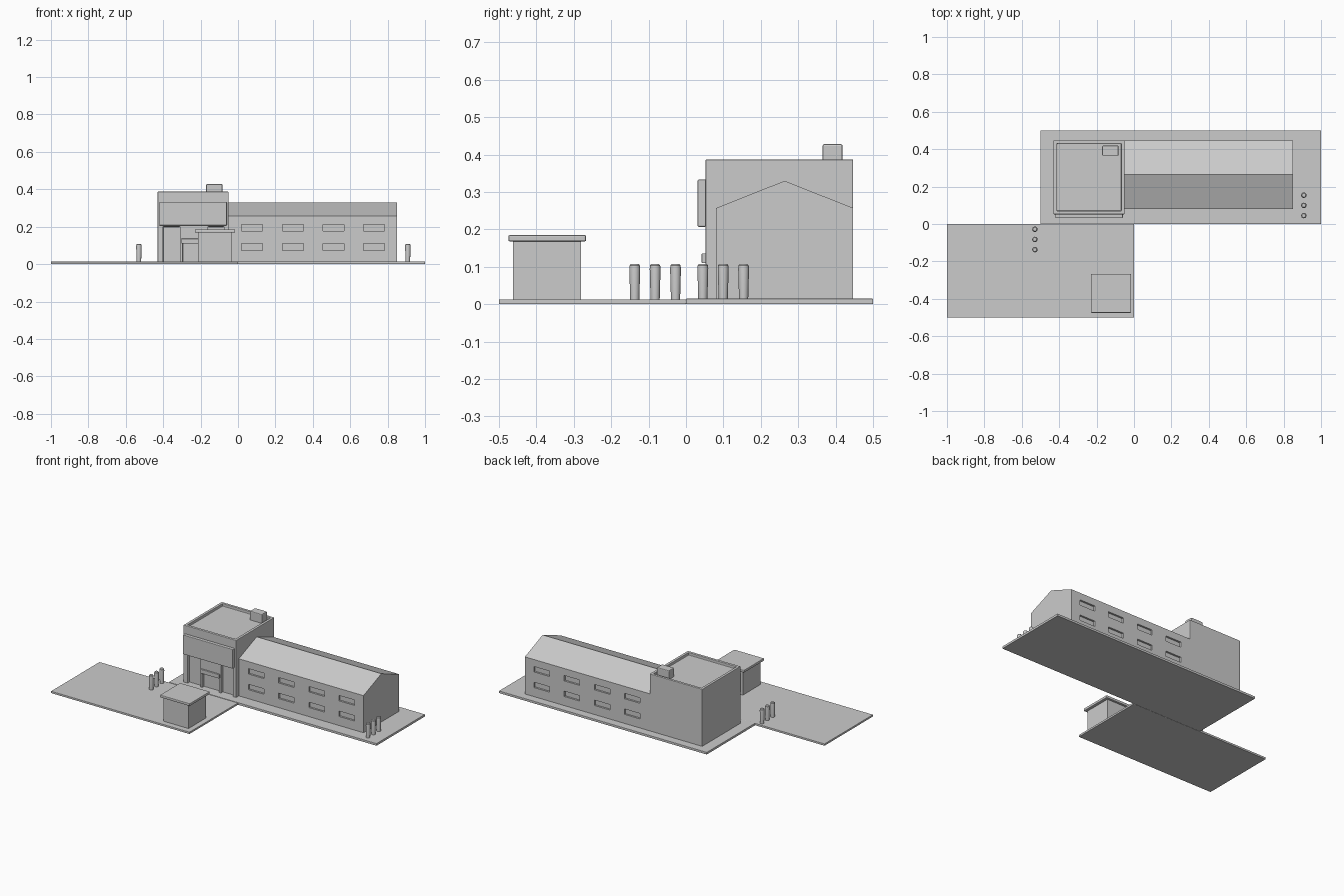
import bpy, bmesh

if "Cube" in bpy.data.objects:
    bpy.data.objects.remove(bpy.data.objects["Cube"])

def bevel(ob, width):
    m = ob.modifiers.new("bevel", 'BEVEL')
    m.width = width
    m.segments = 2
    m.limit_method = 'ANGLE'

def link(name, bm):
    bmesh.ops.recalc_face_normals(bm, faces=bm.faces)
    me = bpy.data.meshes.new(name)
    bm.to_mesh(me)
    bm.free()
    ob = bpy.data.objects.new(name, me)
    bpy.context.collection.objects.link(ob)
    return ob

def box(name, x0, x1, y0, y1, z0, z1, bev=0.0):
    bm = bmesh.new()
    bmesh.ops.create_cube(bm, size=1)
    for v in bm.verts:
        v.co = (x1 if v.co.x > 0 else x0, y1 if v.co.y > 0 else y0, z1 if v.co.z > 0 else z0)
    ob = link(name, bm)
    if bev:
        bevel(ob, bev)
    return ob

def cut(target, cutter):
    cutter.hide_render = True
    cutter.hide_viewport = False
    cutter.display_type = 'WIRE'
    m = target.modifiers.new("cut", 'BOOLEAN')
    m.operation = 'DIFFERENCE'
    m.solver = 'EXACT'
    m.object = cutter

def boxes(name, specs):
    bm = bmesh.new()
    for x0, x1, y0, y1, z0, z1 in specs:
        for v in bmesh.ops.create_cube(bm, size=1)['verts']:
            v.co = (x1 if v.co.x > 0 else x0, y1 if v.co.y > 0 else y0, z1 if v.co.z > 0 else z0)
    return link(name, bm)

# Paved ground slabs
box("rear_slab", -0.5, 1.0, 0.0, 0.5, 0.0, 0.015, 0.002)
box("front_slab", -1.0, 0.0, -0.5, 0.0, 0.0, 0.013, 0.002)

# Long hall with gabled roof
bm = bmesh.new()
profile = [(0.08, 0.002), (0.447, 0.002), (0.447, 0.257), (0.264, 0.33), (0.08, 0.257)]
face = bm.faces.new([bm.verts.new((-0.06, y, z)) for y, z in profile])
new = bmesh.ops.extrude_face_region(bm, geom=[face])['geom']
bmesh.ops.translate(bm, vec=(0.91, 0, 0), verts=[g for g in new if isinstance(g, bmesh.types.BMVert)])
hall = link("hall", bm)

# Recessed windows on both long walls
windows = []
for x in (0.02, 0.237, 0.455, 0.672):
    for z in (0.074, 0.176):
        for y in (0.08, 0.447):
            windows.append((x, x + 0.112, y - 0.012, y + 0.012, z, z + 0.035))
cut(hall, boxes("window_cutter", windows))

# Tower with sunken roof and entrance recesses
tower = box("tower", -0.43, -0.05, 0.052, 0.447, 0.002, 0.387)
cut(tower, boxes("tower_cutter", [
    (-0.412, -0.068, 0.07, 0.43, 0.37, 0.42),
    (-0.40, -0.31, 0.03, 0.072, 0.013, 0.2),
    (-0.295, -0.175, 0.03, 0.072, 0.013, 0.112),
    (-0.16, -0.075, 0.03, 0.072, 0.013, 0.2)]))
bevel(tower, 0.003)
box("facade_panel", -0.42, -0.06, 0.031, 0.054, 0.207, 0.333, 0.003)
box("door_canopy", -0.302, -0.168, 0.042, 0.056, 0.11, 0.136, 0.002)
box("roof_vent", -0.17, -0.083, 0.365, 0.419, 0.36, 0.428, 0.005)

# Gate booth
box("booth_walls", -0.213, -0.034, -0.462, -0.281, 0.002, 0.172)
box("booth_roof", -0.231, -0.016, -0.475, -0.267, 0.168, 0.185, 0.004)

# Bollards: tapered posts with rounded tops
def bollard(x, y):
    bm = bmesh.new()
    rings = []
    for r, z in [(0.012, 0.005), (0.0145, 0.095), (0.0135, 0.104), (0.010, 0.108)]:
        vs = bmesh.ops.create_circle(bm, segments=16, radius=r)['verts']
        for v in vs:
            v.co += type(v.co)((x, y, z))
        rings.append(vs)
    for a, b in zip(rings, rings[1:]):
        for i in range(16):
            j = (i + 1) % 16
            bm.faces.new((a[i], a[j], b[j], b[i]))
    bm.faces.new(rings[0])
    bm.faces.new(rings[-1])
    ob = link("bollard", bm)
    bpy.ops.object.select_all(action='DESELECT')
    bpy.context.view_layer.objects.active = ob
    ob.select_set(True)
    bpy.ops.object.shade_smooth_by_angle()

for i in range(3):
    bollard(-0.53, -0.137 + 0.0545 * i)
    bollard(0.908, 0.045 + 0.0545 * i)
